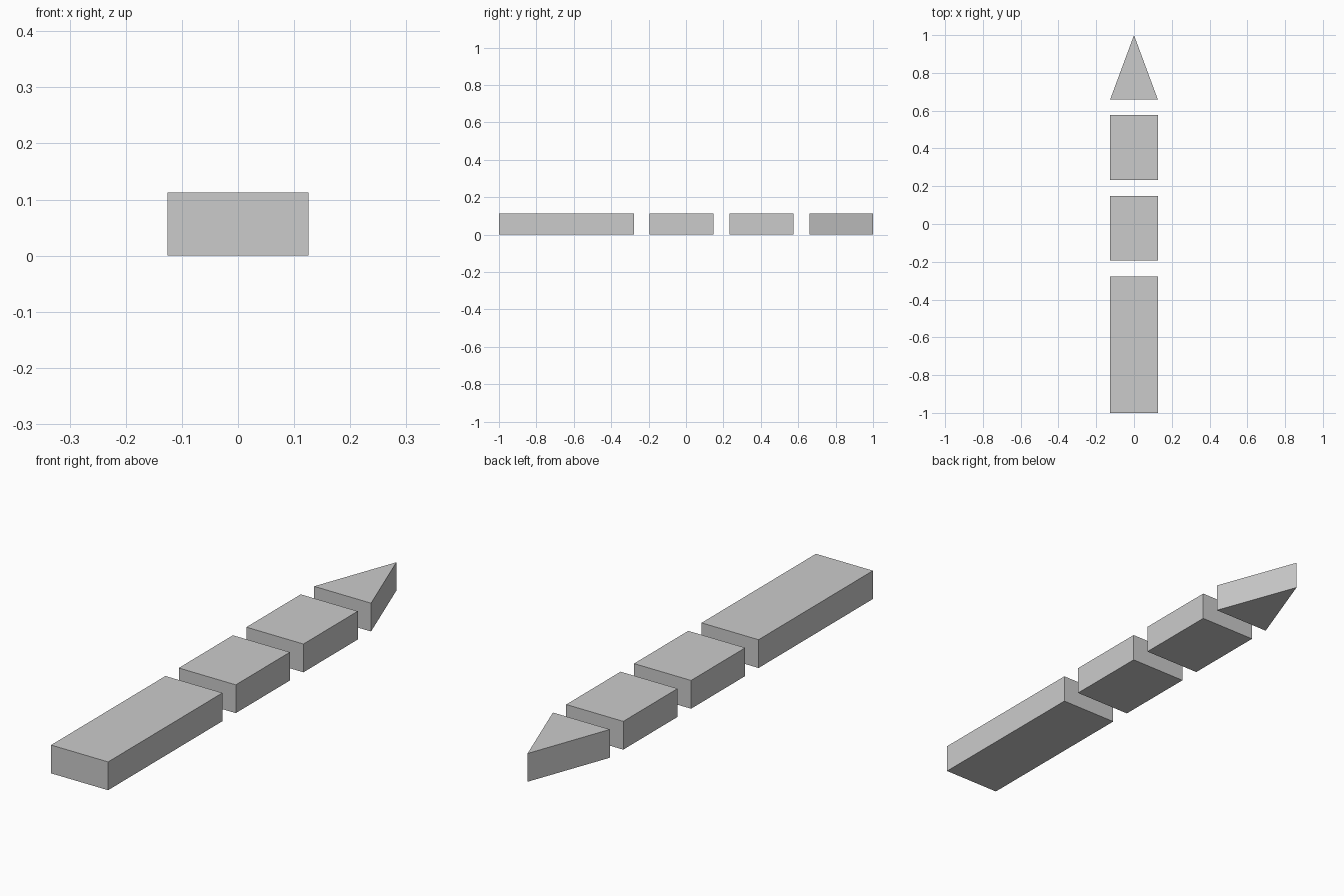
import bpy
import bmesh

if "Cube" in bpy.data.objects:
    bpy.data.objects.remove(bpy.data.objects["Cube"])

HALF_W = 0.126
HEIGHT = 0.113


def prism(name, outline):
    """Extrude a flat outline up from the ground."""
    bm = bmesh.new()
    base = bm.faces.new([bm.verts.new((x, y, 0)) for x, y in outline])
    top = bmesh.ops.extrude_face_region(bm, geom=[base], use_keep_orig=True)
    verts = [v for v in top["geom"] if isinstance(v, bmesh.types.BMVert)]
    bmesh.ops.translate(bm, verts=verts, vec=(0, 0, HEIGHT))
    bmesh.ops.recalc_face_normals(bm, faces=bm.faces)
    mesh = bpy.data.meshes.new(name)
    bm.to_mesh(mesh)
    bm.free()
    obj = bpy.data.objects.new(name, mesh)
    bpy.context.collection.objects.link(obj)
    return obj


# Rectangular dashes, from the long tail forward
for name, y0, y1 in (("long_dash", -1.0, -0.278),
                     ("rear_short_dash", -0.194, 0.148),
                     ("front_short_dash", 0.233, 0.576)):
    prism(name, [(-HALF_W, y0), (HALF_W, y0), (HALF_W, y1), (-HALF_W, y1)])

# Pointed arrow tip
prism("arrow_tip", [(-HALF_W, 0.66), (HALF_W, 0.66), (0, 1.0)])
